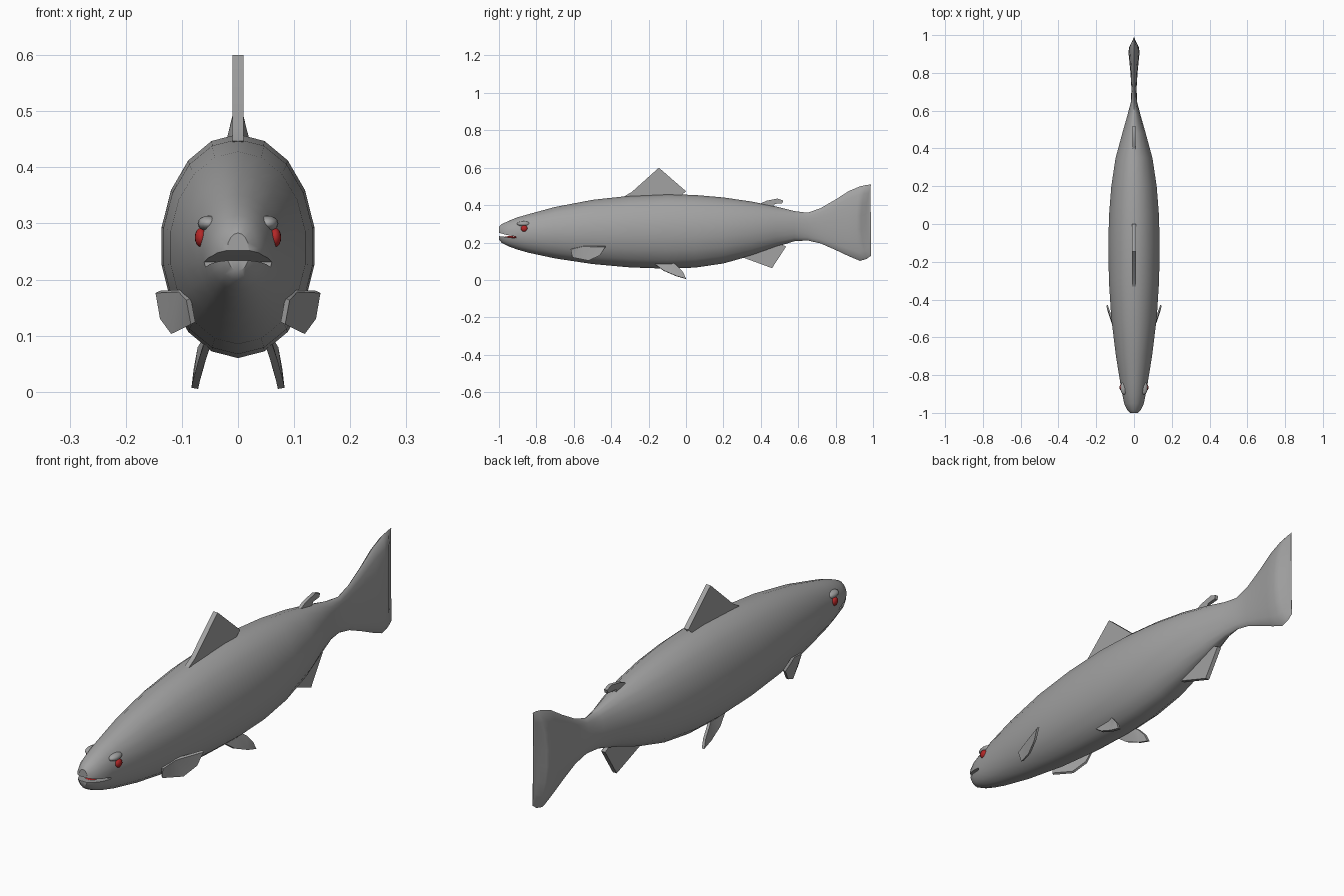
import bpy, bmesh, math
from mathutils import Vector

if "Cube" in bpy.data.objects:
    bpy.data.objects.remove(bpy.data.objects["Cube"])


def material(name, rgb):
    m = bpy.data.materials.new(name)
    m.diffuse_color = (*rgb, 1)
    m.use_nodes = True
    m.node_tree.nodes["Principled BSDF"].inputs["Base Color"].default_value = m.diffuse_color
    return m


GREY = material("fish grey", (0.36, 0.36, 0.36))
RED = material("eye red", (0.45, 0.02, 0.02))


def add_object(name, bm, mat):
    bmesh.ops.recalc_face_normals(bm, faces=bm.faces)
    me = bpy.data.meshes.new(name)
    bm.to_mesh(me)
    bm.free()
    ob = bpy.data.objects.new(name, me)
    bpy.context.collection.objects.link(ob)
    me.materials.append(mat)
    return ob


def smooth(ob, deg):
    bpy.ops.object.select_all(action='DESELECT')
    ob.select_set(True)
    bpy.context.view_layer.objects.active = ob
    bpy.ops.object.shade_smooth_by_angle(angle=math.radians(deg))


def ellipsoid(name, loc, size, mat, seg=16):
    bm = bmesh.new()
    bmesh.ops.create_uvsphere(bm, u_segments=seg, v_segments=seg // 2, radius=1)
    for v in bm.verts:
        v.co = Vector([c * s + o for c, s, o in zip(v.co, size, loc)])
    ob = add_object(name, bm, mat)
    smooth(ob, 60)
    return ob


def prism(bm, outline, offset):
    """Closed slab between outline - offset and outline + offset."""
    a = [bm.verts.new(Vector(p) - offset) for p in outline]
    b = [bm.verts.new(Vector(p) + offset) for p in outline]
    n = len(a)
    bm.faces.new(a)
    bm.faces.new(b[::-1])
    for i in range(n):
        bm.faces.new((a[i], a[(i + 1) % n], b[(i + 1) % n], b[i]))


def fin(name, outline, offset):
    bm = bmesh.new()
    prism(bm, outline, Vector(offset))
    bmesh.ops.triangulate(bm, faces=[f for f in bm.faces if len(f.verts) > 4])
    ob = add_object(name, bm, GREY)
    smooth(ob, 35)
    return ob


# Body and tail: y, top z, bottom z, half width, backward notch of the ring
RINGS = [
    (-1.0, .283, .215, .020, 0), (-.985, .298, .198, .037, 0),
    (-.95, .315, .180, .053, 0), (-.90, .335, .162, .063, 0),
    (-.84, .352, .145, .074, 0), (-.70, .390, .115, .097, 0),
    (-.50, .428, .085, .122, 0), (-.30, .450, .067, .135, 0),
    (-.10, .459, .060, .138, 0), (.05, .454, .066, .134, 0),
    (.20, .441, .088, .122, 0), (.35, .419, .130, .099, 0),
    (.48, .393, .176, .063, 0), (.58, .368, .207, .034, 0),
    (.65, .359, .211, .016, 0), (.72, .384, .195, .014, 0),
    (.80, .430, .160, .019, 0), (.87, .475, .127, .025, .01),
    (.93, .500, .102, .030, .02), (.965, .508, .112, .026, .03),
    (.99, .510, .130, .004, .03),
]
SIDES = 18
bm = bmesh.new()
loops = []
for y, top, bot, w, notch in RINGS:
    loop = []
    for i in range(SIDES):
        a = 2 * math.pi * i / SIDES
        c, s = math.cos(a), math.sin(a)
        loop.append(bm.verts.new((w * s, y - notch * (1 - c * c),
                                  (top + bot) / 2 + c * (top - bot) / 2)))
    loops.append(loop)
for p, q in zip(loops, loops[1:]):
    for i in range(SIDES):
        j = (i + 1) % SIDES
        bm.faces.new((p[i], p[j], q[j], q[i]))
bm.faces.new(loops[0])
bm.faces.new(loops[-1][::-1])
bmesh.ops.triangulate(bm, faces=[f for f in bm.faces if len(f.verts) > 4])
body = add_object("body", bm, GREY)

# Open mouth, cut as a wedge
bm = bmesh.new()
prism(bm, [(0, -1.03, .260), (0, -1.03, .238), (0, -.905, .222), (0, -.905, .231),
           (0, -.96, .241)], Vector((.15, 0, 0)))
cutter = add_object("mouth_cutter", bm, GREY)
cutter.hide_render = True
bpy.context.view_layer.objects.active = body
mod = body.modifiers.new("mouth", 'BOOLEAN')
mod.operation = 'DIFFERENCE'
mod.solver = 'EXACT'
mod.object = cutter
bpy.ops.object.modifier_apply(modifier=mod.name)
bpy.data.objects.remove(cutter)
smooth(body, 42)
ellipsoid("tongue", (0, -.94, .228), (.022, .035, .006), RED)

# Fins on the centre line
fin("dorsal_fin", [(0, -.33, .447), (0, -.29, .470), (0, -.145, .600), (0, 0, .474),
                   (0, -.045, .468), (0, -.05, .43), (0, -.30, .43)], (.010, 0, 0))
fin("adipose_fin", [(0, .39, .405), (0, .43, .423), (0, .49, .435), (0, .52, .425),
                    (0, .515, .410), (0, .46, .405), (0, .46, .38), (0, .40, .38)],
    (.007, 0, 0))
fin("anal_fin", [(0, .29, .125), (0, .46, .063), (0, .535, .178), (0, .51, .186),
                 (0, .49, .20), (0, .30, .15)], (.009, 0, 0))

# Paired fins, eyes and brows
for side, x in (("right", 1), ("left", -1)):
    fin(side + "_pectoral_fin",
        [(x * .088, -.615, .165), (x * .080, -.605, .122), (x * .115, -.52, .105),
         (x * .135, -.46, .132), (x * .143, -.43, .178), (x * .102, -.55, .180)],
        (x * .004, -.002, -.002))
    fin(side + "_pelvic_fin",
        [(x * .050, -.185, .098), (x * .066, -.12, .050), (x * .074, -.05, .020),
         (x * .077, 0, .006), (x * .073, -.015, .040), (x * .066, -.05, .078),
         (x * .050, -.09, .105)], (x * .006, 0, .001))
    ellipsoid(side + "_eye", (x * .066, -.865, .275), (.011, .018, .017), RED)
    ellipsoid(side + "_brow", (x * .052, -.868, .300), (.020, .036, .014), GREY)
